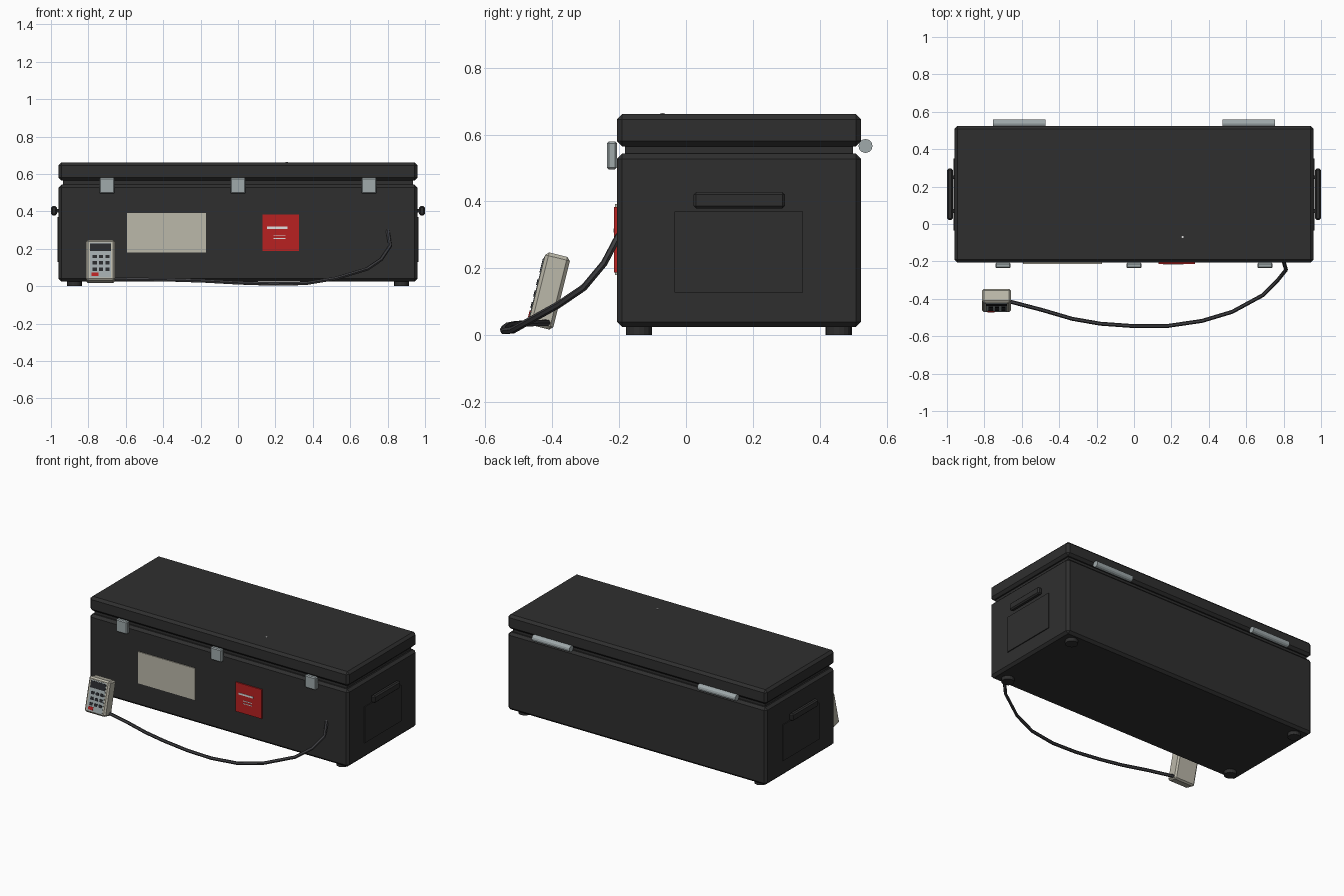
import bpy, math
from mathutils import Vector, Matrix

if "Cube" in bpy.data.objects:
    bpy.data.objects.remove(bpy.data.objects["Cube"])


def material(name, rgb):
    m = bpy.data.materials.new(name)
    m.diffuse_color = (*rgb, 1)
    m.use_nodes = True
    m.node_tree.nodes["Principled BSDF"].inputs["Base Color"].default_value = m.diffuse_color
    return m


BLACK = material("black casing", (0.028, 0.028, 0.028))
GREY = material("cable grey", (0.05, 0.05, 0.055))
METAL = material("pale metal", (0.35, 0.40, 0.41))
BEIGE = material("beige plastic", (0.50, 0.48, 0.40))
RED = material("red label", (0.48, 0.015, 0.015))
WHITE = material("white mark", (0.75, 0.75, 0.75))
DARK = material("dark keys", (0.02, 0.022, 0.025))


def box(name, lo, hi, mat, bevel=0.0, segs=1, frame=None):
    """Axis-aligned box between two corners, optionally placed in a local frame."""
    lo, hi = Vector(lo), Vector(hi)
    bpy.ops.mesh.primitive_cube_add(size=1)
    o = bpy.context.object
    o.name = name
    o.data.transform(Matrix.Translation((lo + hi) / 2) @ Matrix.Diagonal((*(hi - lo), 1)))
    if frame:
        o.matrix_world = frame
    o.data.materials.append(mat)
    if bevel:
        b = o.modifiers.new("bevel", "BEVEL")
        b.width, b.segments = bevel, segs
    return o


def cylinder(name, centre, radius, depth, mat, sides=16, rot=(0, 0, 0)):
    bpy.ops.mesh.primitive_cylinder_add(vertices=sides, radius=radius, depth=depth,
                                        location=centre, rotation=rot)
    o = bpy.context.object
    o.name = name
    o.data.materials.append(mat)
    return o


# Case: body, recessed neck and lid
box("body", (-0.96, -0.207, 0.024), (0.96, 0.524, 0.543), BLACK, 0.016)
box("neck_seal", (-0.935, -0.182, 0.53), (0.935, 0.499, 0.58), BLACK)
box("lid", (-0.96, -0.207, 0.565), (0.96, 0.524, 0.661), BLACK, 0.016)
cylinder("lid_rivet", (0.26, -0.07, 0.661), 0.006, 0.006, WHITE, 8)

# Feet, hinges, end panels and carrying handles, mirrored left and right
for s, side in ((-1, "left"), (1, "right")):
    for y, end in ((-0.14, "front"), (0.457, "back")):
        cylinder(f"{end}_{side}_foot", (s * 0.874, y, 0.015), 0.039, 0.03, BLACK)
    cylinder(f"{side}_hinge", (s * 0.614, 0.537, 0.566), 0.021, 0.28, METAL, 12,
             (0, math.pi / 2, 0))

    def end_box(name, x0, x1, y0, y1, z0, z1, bevel=0.0):
        a, b = sorted((s * x0, s * x1))
        return box(f"{side}_{name}", (a, y0, z0), (b, y1, z1), BLACK, bevel)

    end_box("end_panel", 0.957, 0.966, -0.035, 0.35, 0.128, 0.37)
    end_box("handle", 0.969, 1.0, 0.022, 0.296, 0.379, 0.428, 0.008)
    for y in (0.06, 0.24):
        end_box("handle_mount", 0.955, 0.975, y, y + 0.02, 0.395, 0.412)

# Front latches
for x, side in ((-0.70, "left"), (0, "middle"), (0.70, "right")):
    box(f"{side}_latch", (x - 0.041, -0.236, 0.495), (x + 0.041, -0.207, 0.58), METAL, 0.006)

# Front labels
box("beige_label", (-0.594, -0.213, 0.18), (-0.171, -0.206, 0.392), BEIGE)
box("red_label", (0.132, -0.215, 0.187), (0.325, -0.206, 0.383), RED)
box("label_bar", (0.155, -0.217, 0.307), (0.265, -0.214, 0.319), WHITE)
for z in (0.252, 0.27):
    box("label_line", (0.19, -0.217, z), (0.255, -0.214, z + 0.005), WHITE)

# Hand controller, leaning back
frame = Matrix.Translation((-0.735, -0.409, 0.132)) @ Matrix.Rotation(math.radians(-14), 4, "X")
box("controller_case", (-0.077, -0.038, -0.112), (0.077, 0.038, 0.112), BEIGE, 0.01, 1, frame)


def face_plate(name, x0, x1, z0, z1, depth, mat):
    box(name, (x0, -0.038 - depth, z0), (x1, -0.036, z1), mat, frame=frame)


face_plate("controller_face", -0.057, 0.057, -0.098, 0.096, 0.002, METAL)
face_plate("controller_screen", -0.055, 0.055, 0.047, 0.09, 0.004, DARK)
for row in range(3):
    for col in range(3):
        x, z = -0.031 + col * 0.034, 0.017 - row * 0.035
        face_plate("controller_key", x - 0.011, x + 0.011, z - 0.009, z + 0.009, 0.005, DARK)
face_plate("stop_key", -0.047, -0.012, -0.09, -0.07, 0.005, RED)

# Cable from the case to the controller
path = [(0.80, -0.20, 0.30), (0.813, -0.245, 0.215), (0.765, -0.305, 0.143),
        (0.69, -0.38, 0.092), (0.524, -0.47, 0.042), (0.364, -0.518, 0.015),
        (0.18, -0.545, 0.012), (0, -0.546, 0.018), (-0.18, -0.533, 0.028),
        (-0.33, -0.507, 0.033), (-0.49, -0.46, 0.036), (-0.67, -0.413, 0.037)]
curve = bpy.data.curves.new("cable", "CURVE")
curve.dimensions = "3D"
curve.bevel_depth, curve.bevel_resolution, curve.use_fill_caps = 0.0105, 1, True
spline = curve.splines.new("POLY")
spline.points.add(len(path) - 1)
for p, co in zip(spline.points, path):
    p.co = (*co, 1)
curve.materials.append(GREY)
cable = bpy.data.objects.new("cable", curve)
bpy.context.collection.objects.link(cable)
bpy.ops.object.select_all(action="DESELECT")
cable.select_set(True)
bpy.context.view_layer.objects.active = cable
bpy.ops.object.convert(target="MESH")
bpy.ops.object.shade_smooth_by_angle(angle=math.radians(50))
